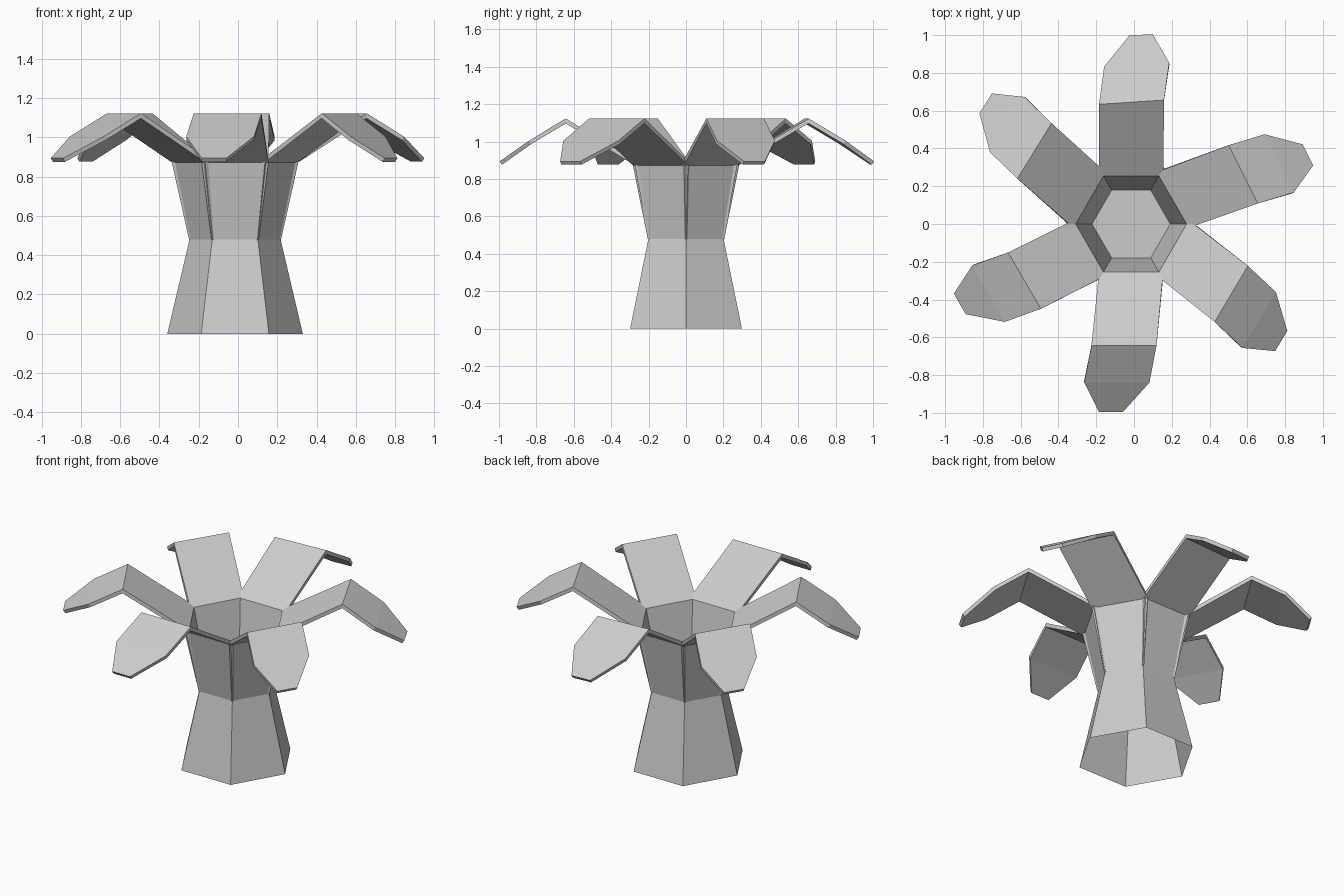
import bpy
from math import cos, sin, radians
from mathutils import Vector

if "Cube" in bpy.data.objects:
    bpy.data.objects.remove(bpy.data.objects["Cube"])

CX = -0.015


def add_mesh(name, verts, faces):
    mesh = bpy.data.meshes.new(name)
    mesh.from_pydata(verts, [], faces)
    mesh.update()
    ob = bpy.data.objects.new(name, mesh)
    bpy.context.collection.objects.link(ob)
    return ob


# Hexagonal tapered trunk: open underneath, closed on top
def ring(r, z):
    return [(CX + r * cos(radians(60 * i)), r * sin(radians(60 * i)), z) for i in range(6)]


sides = [(i, (i + 1) % 6, 6 + (i + 1) % 6, 6 + i) for i in range(6)]
add_mesh("trunk", ring(0.345, 0) + ring(0.232, 0.48), sides + [tuple(range(6, 12))])


# Folded leaf: wall panel, rising blade, drooping tapered tip
def leaf(index, side_angle, tilt, crease, tip):
    a = radians(side_angle)
    out = Vector((cos(a), sin(a)))
    centre = Vector((CX, 0))
    crease, tip = Vector(crease), Vector(tip)
    b = radians(side_angle + tilt)
    straight = Vector((-sin(a), cos(a)))
    tilted = Vector((-sin(b), cos(b)))
    rows = [
        (centre + out * 0.19, straight, 0.24, 0.48),
        (centre + out * 0.264, straight, 0.34, 0.88),
        (crease, tilted, 0.345, 1.11),
        (crease.lerp(tip, 0.55), tilted, 0.345, 0.995),
        (tip, tilted, 0.125, 0.885),
    ]
    verts = []
    for p, across, width, z in rows:
        for s in (-0.5, 0.5):
            q = p + across * width * s
            verts.append((q.x, q.y, z))
    faces = [(2 * i, 2 * i + 1, 2 * i + 3, 2 * i + 2) for i in range(4)]
    ob = add_mesh(f"leaf_{index}", verts, faces)
    solid = ob.modifiers.new("thickness", "SOLIDIFY")
    solid.thickness = 0.022
    solid.offset = 0
    solid.use_even_offset = True


# Six leaves around the trunk, each slightly different
leaves = [
    (90, 3.5, (-0.013, 0.645), (0.037, 0.995)),
    (30, -3.5, (0.578, 0.263), (0.915, 0.363)),
    (-30, -1, (0.515, -0.37), (0.774, -0.616)),
    (-90, 0, (-0.053, -0.643), (-0.122, -0.99)),
    (-150, 0, (-0.58, -0.30), (-0.917, -0.42)),
    (150, -2, (-0.527, 0.387), (-0.78, 0.635)),
]
for i, args in enumerate(leaves, 1):
    leaf(i, *args)
